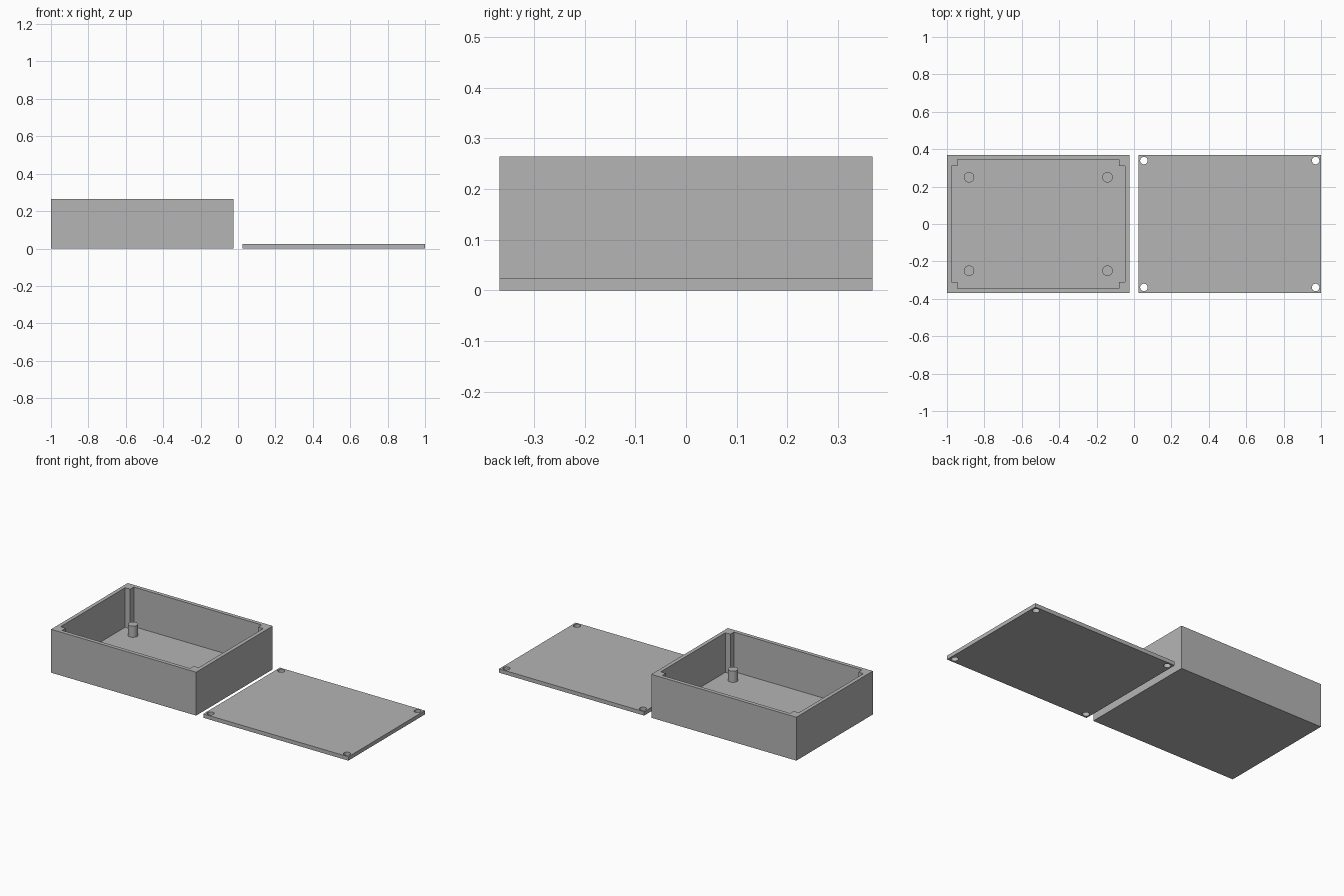
import bpy
import bmesh
from math import cos, sin, tau, radians

if "Cube" in bpy.data.objects:
    bpy.data.objects.remove(bpy.data.objects["Cube"])

# Overall sizes
HALF_X, HALF_Y = 0.488, 0.368
HEIGHT, WALL, POST = 0.264, 0.0235, 0.034
BOX_X, LID_X = -0.512, 0.512
QUADRANTS = [(1, 1), (-1, 1), (-1, -1), (1, -1)]

grey = bpy.data.materials.new("plain grey")
grey.use_nodes = True
colour = (0.46, 0.46, 0.46, 1)
grey.diffuse_color = colour
grey.node_tree.nodes["Principled BSDF"].inputs["Base Color"].default_value = colour


def prism(name, outlines, z0, z1):
    """Extrude one or more flat outlines from z0 to z1."""
    bm = bmesh.new()
    for outline in outlines:
        face = bm.faces.new([bm.verts.new((x, y, z0)) for x, y in outline])
        top = bmesh.ops.extrude_face_region(bm, geom=[face])["geom"]
        verts = [v for v in top if isinstance(v, bmesh.types.BMVert)]
        bmesh.ops.translate(bm, verts=verts, vec=(0, 0, z1 - z0))
    bmesh.ops.recalc_face_normals(bm, faces=bm.faces)
    mesh = bpy.data.meshes.new(name)
    bm.to_mesh(mesh)
    bm.free()
    mesh.materials.append(grey)
    obj = bpy.data.objects.new(name, mesh)
    bpy.context.collection.objects.link(obj)
    return obj


def rectangle(cx, hx, hy):
    return [(cx + sx * hx, sy * hy) for sx, sy in QUADRANTS]


def circle(cx, cy, r, sides=32):
    return [(cx + r * cos(tau * i / sides), cy + r * sin(tau * i / sides))
            for i in range(sides)]


def select_only(obj):
    bpy.ops.object.select_all(action='DESELECT')
    obj.select_set(True)
    bpy.context.view_layer.objects.active = obj


def cut(obj, cutter):
    cutter.hide_render = True
    mod = obj.modifiers.new("cut", 'BOOLEAN')
    mod.operation = 'DIFFERENCE'
    mod.solver = 'EXACT'
    mod.object = cutter
    select_only(obj)
    bpy.ops.object.modifier_apply(modifier=mod.name)
    bpy.data.objects.remove(cutter)


# Box body, hollowed by a cavity whose notched corners leave square posts
box = prism("box_body", [rectangle(BOX_X, HALF_X, HALF_Y)], 0, HEIGHT)
ix, iy = HALF_X - WALL, HALF_Y - WALL
notched = []
for sx, sy in QUADRANTS:
    corner = [(ix, iy - POST), (ix - POST, iy - POST), (ix - POST, iy)]
    if sx * sy < 0:
        corner.reverse()
    notched += [(BOX_X + sx * x, sy * y) for x, y in corner]
cut(box, prism("cavity_cutter", [notched], WALL, HEIGHT + 0.1))

# Four round standoffs on the box floor
standoffs = [prism("standoff", [circle(BOX_X + sx * 0.37, sy * 0.25, 0.028)],
                   WALL - 0.005, WALL + 0.068) for sx, sy in QUADRANTS]

# Flat lid with a screw hole in each corner
lid = prism("lid", [rectangle(LID_X, HALF_X, HALF_Y)], 0, WALL)
holes = [circle(LID_X + sx * (HALF_X - 0.029), sy * (HALF_Y - 0.029), 0.02)
         for sx, sy in QUADRANTS]
cut(lid, prism("hole_cutter", holes, -0.1, 0.1))

# Round surfaces smooth, edges sharp
for obj in [box, lid] + standoffs:
    select_only(obj)
    bpy.ops.object.shade_smooth_by_angle(angle=radians(30))
